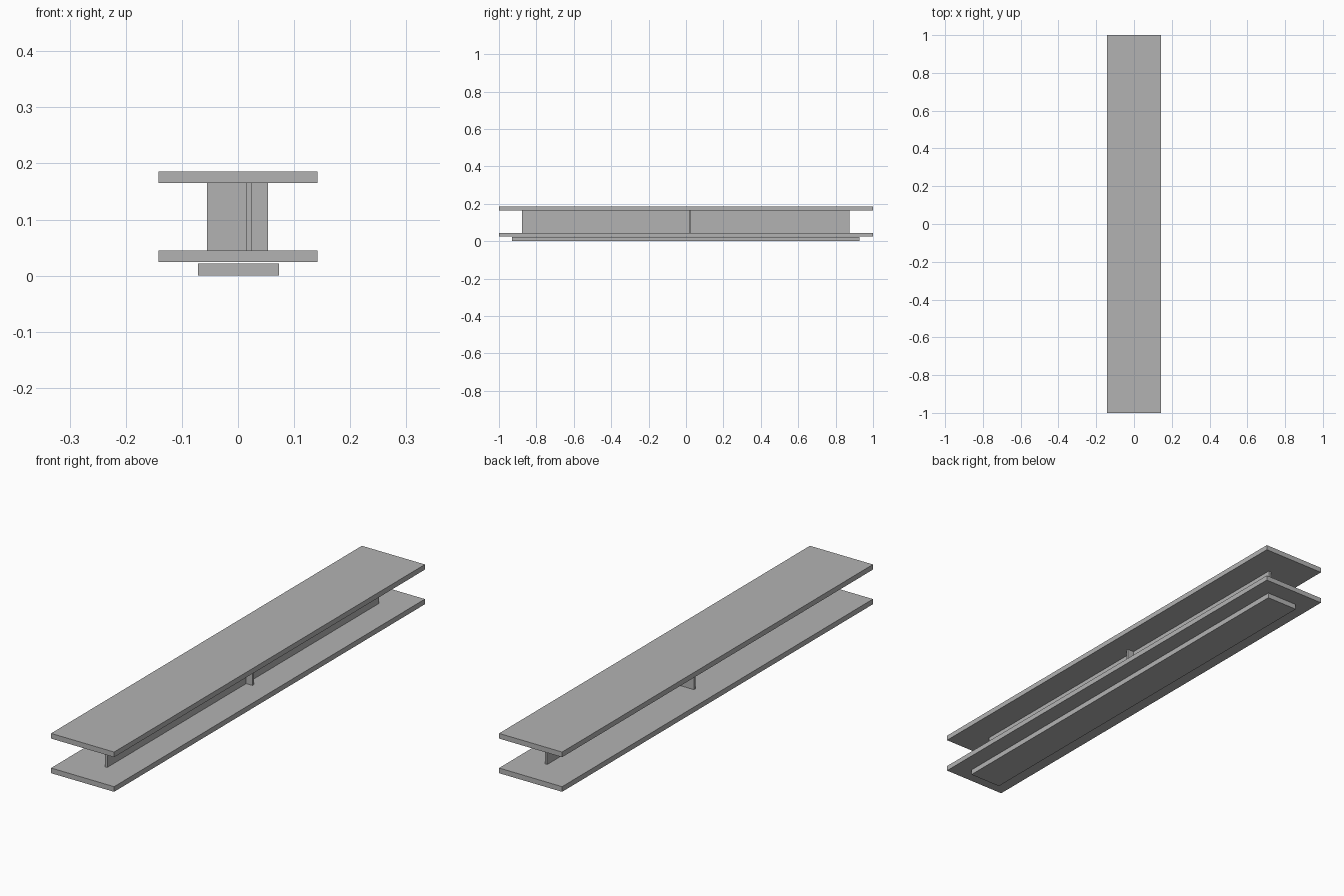
import bpy
import bmesh
from mathutils import Vector

cube = bpy.data.objects.get("Cube")
if cube:
    bpy.data.objects.remove(cube, do_unlink=True)

# Single plain grey finish
grey = bpy.data.materials.new("plain_grey")
grey.use_nodes = True
colour = (0.45, 0.45, 0.45, 1)
grey.diffuse_color = colour
grey.node_tree.nodes["Principled BSDF"].inputs["Base Color"].default_value = colour


def box(name, low, high):
    """Flat-faced box spanning two opposite corners."""
    low, high = Vector(low), Vector(high)
    centre, size = (low + high) / 2, high - low
    bm = bmesh.new()
    bmesh.ops.create_cube(bm, size=1)
    bmesh.ops.scale(bm, vec=size, verts=bm.verts)
    mesh = bpy.data.meshes.new(name)
    bm.to_mesh(mesh)
    bm.free()
    mesh.materials.append(grey)
    obj = bpy.data.objects.new(name, mesh)
    obj.location = centre
    bpy.context.collection.objects.link(obj)
    return obj


# Two long matching boards
for name, z in (("lower_shelf", 0.024), ("top_board", 0.165)):
    box(name, (-0.142, -1, z), (0.142, 1, z + 0.021))

# Narrow plinth under the lower shelf
box("base_plinth", (-0.071, -0.93, 0), (0.073, 0.927, 0.0215))

# Upright panel along the length, crossed by a short divider
box("long_upright", (0.014, -0.877, 0.045), (0.025, 0.873, 0.165))
box("cross_divider", (-0.055, 0.017, 0.045), (0.0535, 0.027, 0.165))
